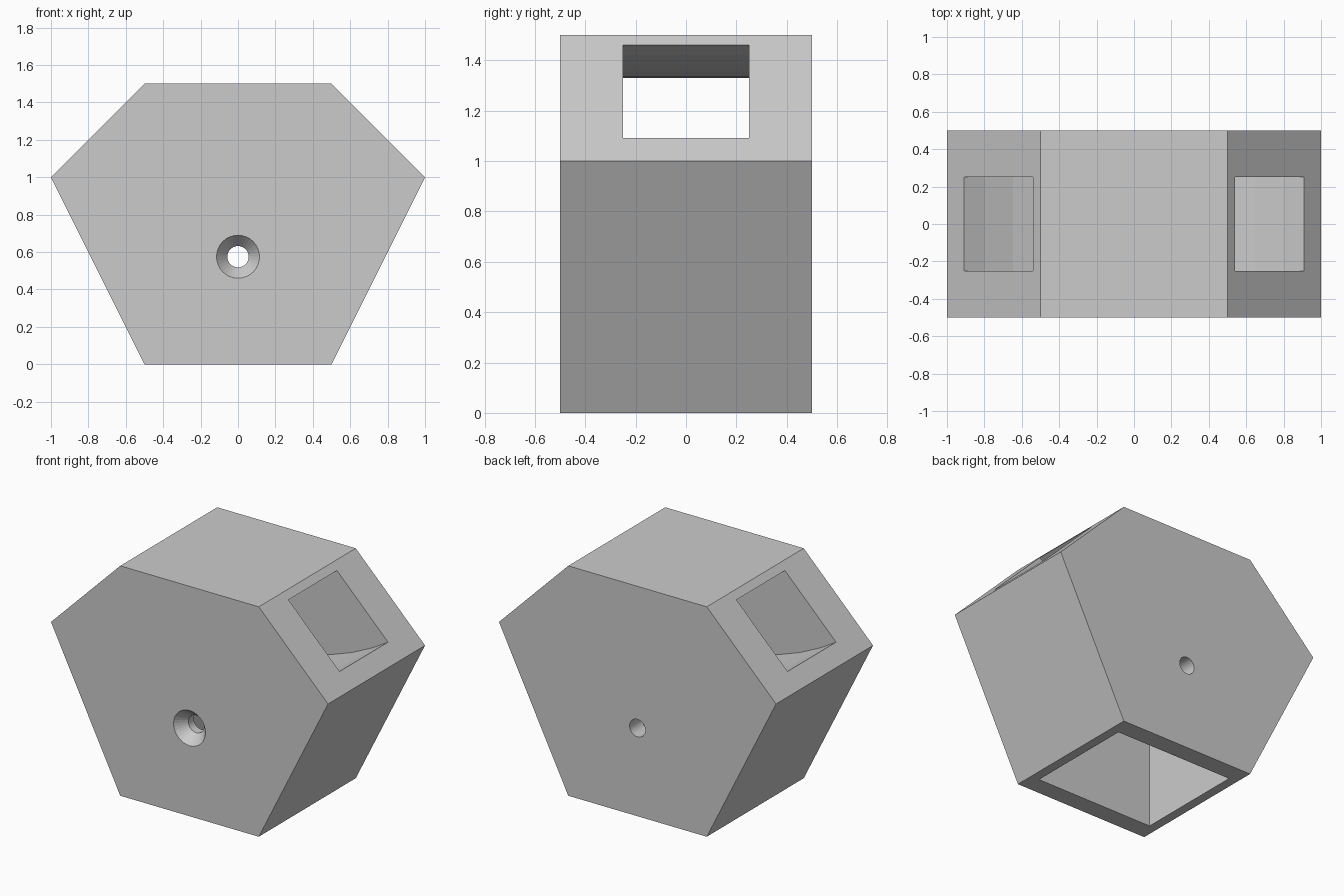
import bpy, bmesh, math
from mathutils import Matrix

if "Cube" in bpy.data.objects:
    bpy.data.objects.remove(bpy.data.objects["Cube"])


def prism(name, profile, half_depth):
    """Extrude an (x, z) profile along y, centred on y = 0."""
    bm = bmesh.new()
    face = bm.faces.new([bm.verts.new((x, -half_depth, z)) for x, z in profile])
    ext = bmesh.ops.extrude_face_region(bm, geom=[face])
    moved = [v for v in ext["geom"] if isinstance(v, bmesh.types.BMVert)]
    bmesh.ops.translate(bm, verts=moved, vec=(0, 2 * half_depth, 0))
    return finish(name, bm)


def cone(name, r_front, r_back, y0, y1, z):
    """Cone or cylinder along y from y0 to y1."""
    bm = bmesh.new()
    bmesh.ops.create_cone(bm, cap_ends=True, segments=32, radius1=r_back,
                          radius2=r_front, depth=y1 - y0)
    turn = Matrix.Translation((0, (y0 + y1) / 2, z)) @ Matrix.Rotation(math.pi / 2, 4, 'X')
    bmesh.ops.transform(bm, matrix=turn, verts=bm.verts)
    return finish(name, bm)


def finish(name, bm):
    bmesh.ops.recalc_face_normals(bm, faces=bm.faces)
    mesh = bpy.data.meshes.new(name)
    bm.to_mesh(mesh)
    bm.free()
    obj = bpy.data.objects.new(name, mesh)
    bpy.context.collection.objects.link(obj)
    return obj


def cut(target, cutter):
    mod = target.modifiers.new(cutter.name, 'BOOLEAN')
    mod.operation = 'DIFFERENCE'
    mod.solver = 'EXACT'
    mod.object = cutter
    cutter.hide_render = True
    bpy.context.view_layer.objects.active = target
    bpy.ops.object.modifier_apply(modifier=mod.name)
    bpy.data.objects.remove(cutter)


# Six-sided block
body = prism("hexagonal_block",
             [(-.5, 0), (.5, 0), (1, 1), (.5, 1.5), (-.5, 1.5), (-1, 1)], .5)

# Curved strap slot between the two upper slopes
centre_z, r_in, r_out = 2.516, 1.186, 1.69
angles = [math.radians(5.625 * i) for i in range(-8, 9)]
arc = lambda r, seq: [(r * math.sin(a), centre_z - r * math.cos(a)) for a in seq]
cut(body, prism("strap_slot", arc(r_out, angles) + arc(r_in, angles[::-1]), .25))

# Rectangular pocket open at the bottom
cut(body, prism("bottom_pocket",
                [(-.4375, -.1), (.4375, -.1), (.4375, .7), (-.4375, .7)], .375))

# Through hole with a countersink on the front
hole_z = .575
cut(body, cone("screw_hole", .057, .057, -.7, .7, hole_z))
cut(body, cone("countersink", .173, .057, -.57, -.43, hole_z))
